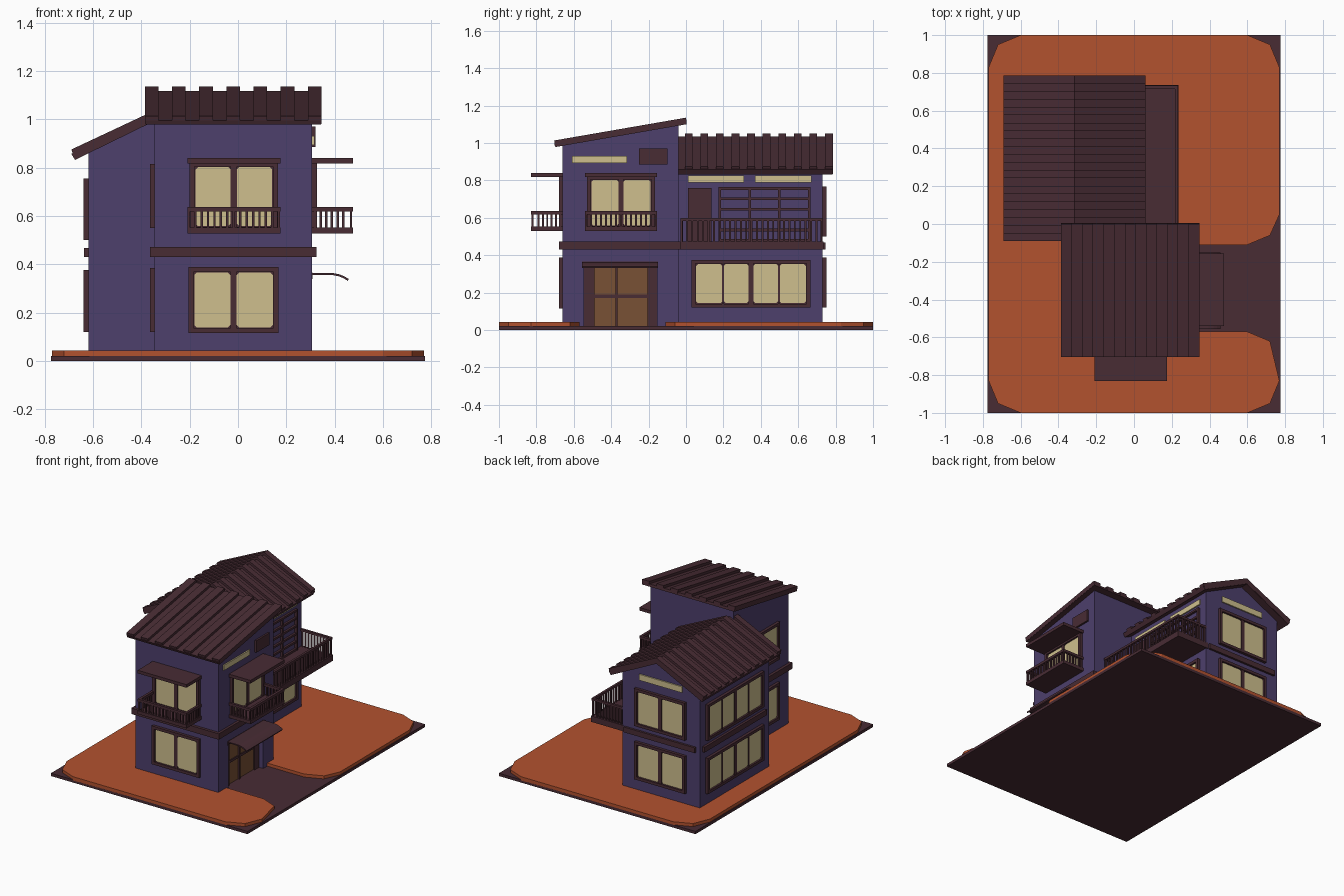
import bpy, bmesh

if "Cube" in bpy.data.objects:
    bpy.data.objects.remove(bpy.data.objects["Cube"])


def material(name, col):
    m = bpy.data.materials.new(name)
    m.diffuse_color = (*col, 1)
    m.use_nodes = True
    m.node_tree.nodes["Principled BSDF"].inputs["Base Color"].default_value = m.diffuse_color
    return m


PLUM = material("dark plum trim", (0.065, 0.025, 0.034))
PURPLE = material("purple wall", (0.074, 0.050, 0.150))
CREAM = material("cream glass", (0.62, 0.52, 0.27))
ORANGE = material("orange lawn", (0.45, 0.084, 0.028))
BROWN = material("brown door wood", (0.188, 0.082, 0.035))


class Part:
    """Collects prisms and boxes into one object."""
    def __init__(self, name, mat):
        self.name, self.mat, self.bm = name, mat, bmesh.new()

    def prism(self, pts, axis, a, b):
        # extrude a 2D outline along axis; outline is in the other two axes in order
        def place(p, t):
            c = list(p)
            c.insert(axis, t)
            return self.bm.verts.new(c)
        lo, hi = [place(p, a) for p in pts], [place(p, b) for p in pts]
        self.bm.faces.new(lo)
        self.bm.faces.new(hi)
        for i in range(len(pts)):
            j = (i + 1) % len(pts)
            self.bm.faces.new((lo[i], lo[j], hi[j], hi[i]))
        return self

    def box(self, x0, x1, y0, y1, z0, z1):
        return self.prism([(x0, y0), (x1, y0), (x1, y1), (x0, y1)], 2, z0, z1)

    def done(self):
        bmesh.ops.recalc_face_normals(self.bm, faces=self.bm.faces[:])
        me = bpy.data.meshes.new(self.name)
        self.bm.to_mesh(me)
        self.bm.free()
        me.materials.append(self.mat)
        ob = bpy.data.objects.new(self.name, me)
        bpy.context.collection.objects.link(ob)
        return ob


class Wall:
    """A wall plane: u runs along it, n outward from it."""
    def __init__(self, axis, pos, sign):
        self.axis, self.pos, self.sign = axis, pos, sign

    def slab(self, part, pts, n0, n1):
        part.prism(pts, self.axis, self.pos + self.sign * n0, self.pos + self.sign * n1)

    def box(self, part, u0, u1, n0, n1, z0, z1):
        self.slab(part, [(u0, z0), (u1, z0), (u1, z1), (u0, z1)], n0, n1)


def window(name, wall, u0, u1, z0, z1, panes, border=0.02, depth=0.02):
    frame, glass = Part(name + "_frame", PLUM), Part(name + "_glass", CREAM)
    wall.box(frame, u0, u1, -0.01, depth, z0, z0 + border)
    wall.box(frame, u0, u1, -0.01, depth, z1 - border, z1)
    for a in (u0, u1 - border):
        wall.box(frame, a, a + border, -0.01, depth, z0 + border, z1 - border)
    wall.box(frame, u0 + border, u1 - border, -0.01, 0.005, z0 + border, z1 - border)
    w = (u1 - u0 - 2 * border) / panes
    for i in range(panes):
        a, b = u0 + border + i * w, u0 + border + (i + 1) * w
        if i:
            m = 0.013 if i * 2 == panes else 0.005
            wall.box(frame, a - m, a + m, 0, depth - 0.004, z0 + border, z1 - border)
        l = a + (0.013 if i * 2 == panes else 0.004)
        r = b - (0.013 if (i + 1) * 2 == panes else 0.004)
        lo, hi, c = z0 + border + 0.003, z1 - border - 0.003, 0.01
        wall.slab(glass, [(l + c, lo), (r - c, lo), (r, lo + c), (r, hi - c),
                          (r - c, hi), (l + c, hi), (l, hi - c), (l, lo + c)], 0.004, 0.011)
    frame.done()
    glass.done()


def railing(part, wall, u0, u1, reach, z0, z1, count, side_count, t=0.018, sides=(0, 1)):
    # front run
    wall.box(part, u0, u1, reach - t, reach, z1 - t, z1)
    for i in range(count):
        u = u0 + 0.006 + (u1 - u0 - 0.012) * i / (count - 1)
        wall.box(part, u - 0.005, u + 0.005, reach - 0.014, reach - 0.004, z0, z1 - t)
    # side runs
    for s in sides:
        a = (u1 - t) if s else u0
        wall.box(part, a, a + t, 0, reach, z1 - t, z1)
        for i in range(side_count):
            n = 0.012 + (reach - 0.03) * i / side_count
            wall.box(part, a + 0.004, a + 0.014, n - 0.005, n + 0.005, z0, z1 - t)


# ground plate and lawn with a driveway notch
Part("ground_plate", PLUM).box(-0.775, 0.775, -1, 1, 0, 0.02).done()
lawn = [(-0.77, 0.83), (-0.72, 0.95), (-0.6, 1.0), (0.6, 1.0), (0.72, 0.95), (0.77, 0.83),
        (0.77, 0.05), (0.72, -0.06), (0.6, -0.11), (0.2, -0.11), (0.2, -0.57), (0.6, -0.57),
        (0.72, -0.62), (0.77, -0.83), (0.72, -0.95), (0.6, -1), (-0.6, -1), (-0.72, -0.95), (-0.77, -0.83)]
Part("lawn", ORANGE).prism(lawn, 2, 0.015, 0.042).done()

# front block: upper storey, and ground storey split around the door recess
p = Part("front_block_walls", PURPLE)
p.prism([(-0.66, 0.36), (-0.04, 0.36), (-0.04, 1.105), (-0.66, 0.995)], 0, -0.345, 0.307)
p.prism([(-0.345, -0.66), (0.307, -0.66), (0.307, -0.545), (0.25, -0.545), (0.25, -0.155),
         (0.307, -0.155), (0.307, -0.04), (-0.345, -0.04)], 2, 0.02, 0.36)
p.done()
# rear gabled block
Part("rear_block_walls", PURPLE).prism(
    [(-0.62, 0.02), (-0.01, 0.02), (-0.01, 0.875), (-0.315, 1.018), (-0.62, 0.875)], 1, -0.05, 0.73).done()

# shed roof with raised ribs
roof = Part("front_roof", PLUM)


def shed(x0, x1, lo, hi):
    roof.prism([(-0.698, 0.978 + lo), (0.004, 1.1 + lo), (0.0, 1.1 + hi), (-0.705, 0.978 + hi)], 0, x0, x1)


shed(-0.384, 0.344, 0, 0.017)
for i in range(7):
    x = -0.386 + i * 0.1125
    shed(x, x + 0.0565, 0.002, 0.035)
roof.done()

# gable roof with raised ribs
roof2 = Part("rear_roof", PLUM)


def gable(y0, y1, lo, hi):
    roof2.prism([(-0.675, 0.832 + lo), (-0.315, 1.008 + lo), (0.045, 0.832 + lo), (0.06, 0.832 + hi),
                 (-0.315, 1.008 + hi), (-0.69, 0.832 + hi)], 1, y0, y1)


gable(-0.088, 0.783, 0, 0.025)
seg = 0.875 / 21
for i in range(11):
    gable(-0.09 + 2 * i * seg, -0.09 + (2 * i + 1) * seg, 0.003, 0.043)
roof2.done()

# bands between the floors
Part("front_band", PLUM).box(-0.365, 0.325, -0.68, -0.03, 0.43, 0.472).done()
p = Part("rear_bands", PLUM)
p.box(-0.637, -0.6, 0.0, 0.70, 0.43, 0.468)
p.box(-0.59, -0.03, 0.7, 0.745, 0.43, 0.468)
p.done()

front, right = Wall(1, -0.66, -1), Wall(0, 0.307, 1)
left = Wall(0, -0.345, -1)
rear_right, rear_left, back = Wall(0, -0.01, 1), Wall(0, -0.62, -1), Wall(1, 0.73, 1)

# plain windows
window("front_lower_window", front, -0.205, 0.168, 0.115, 0.388, 2)
for lvl, z0, z1 in (("lower", 0.12, 0.385), ("upper", 0.55, 0.815)):
    window("left_" + lvl + "_window", left, -0.54, -0.155, z0, z1, 2)
for lvl, z in (("lower", 0.12), ("upper", 0.5)):
    window("rear_left_" + lvl + "_window", rear_left, 0.03, 0.665, z, z + 0.255, 4)
    window("back_" + lvl + "_window", back, -0.515, -0.115, z, z + 0.268, 2)
window("rear_right_lower_window", rear_right, 0.03, 0.665, 0.12, 0.375, 4)

# canopied windows with small balconies
for name, wall, u0, u1 in (("front", front, -0.21, 0.175), ("right", right, -0.54, -0.155)):
    window(name + "_upper_window", wall, u0 + 0.01, u1 - 0.01, 0.535, 0.825, 2)
    p = Part(name + "_window_canopy", PLUM)
    wall.box(p, u0, u1, -0.01, 0.17, 0.818, 0.84)
    p.done()
    p = Part(name + "_small_balcony", PLUM)
    wall.box(p, u0, u1, -0.01, 0.17, 0.528, 0.552)
    railing(p, wall, u0, u1, 0.17, 0.545, 0.636, 15, 6)
    p.done()

# transom strips and vent
strips = Part("transom_strips", CREAM)
right.box(strips, -0.61, -0.315, -0.01, 0.009, 0.893, 0.93)
rear_right.box(strips, 0.01, 0.31, -0.01, 0.009, 0.788, 0.826)
rear_right.box(strips, 0.37, 0.67, -0.01, 0.009, 0.788, 0.826)
back.box(strips, -0.485, -0.145, -0.01, 0.009, 0.83, 0.872)
strips.done()
p = Part("wall_vent", PLUM)
right.box(p, -0.25, -0.1, -0.01, 0.013, 0.885, 0.97)
p.done()

# entrance: frame, double door and curved awning
p = Part("door_frame", PLUM)
p.box(0.24, 0.275, -0.545, -0.49, 0.02, 0.36)
p.box(0.24, 0.275, -0.205, -0.155, 0.02, 0.36)
p.box(0.24, 0.308, -0.555, -0.15, 0.338, 0.366)
p.box(0.24, 0.275, -0.378, -0.367, 0.02, 0.34)
p.box(0.24, 0.270, -0.49, -0.205, 0.172, 0.19)
p.done()
Part("double_door", BROWN).box(0.24, 0.264, -0.49, -0.205, 0.02, 0.34).done()
top = [(0.30, 0.364), (0.395, 0.363), (0.42, 0.358), (0.44, 0.35), (0.458, 0.339)]
Part("door_awning", PLUM).prism(top + [(x - 0.003, z - 0.008) for x, z in reversed(top)], 1, -0.555, -0.15).done()

# long side balcony with its door and slatted screen
p = Part("side_balcony", PLUM)
p.box(-0.02, 0.235, -0.035, 0.735, 0.43, 0.472)
railing(p, rear_right, -0.03, 0.732, 0.243, 0.47, 0.598, 27, 9, 0.016, (0, 1))
p.done()
p = Part("balcony_door", PLUM)
rear_right.box(p, 0.01, 0.135, -0.01, 0.015, 0.47, 0.76)
p.done()
p = Part("slatted_screen", PLUM)
for i in range(6):
    z = 0.472 + i * 0.0555
    rear_right.box(p, 0.175, 0.665, -0.01, 0.015, z, z + 0.014)
for u in (0.175, 0.335, 0.493, 0.653):
    rear_right.box(p, u, u + 0.012, -0.01, 0.017, 0.472, 0.763)
p.done()
